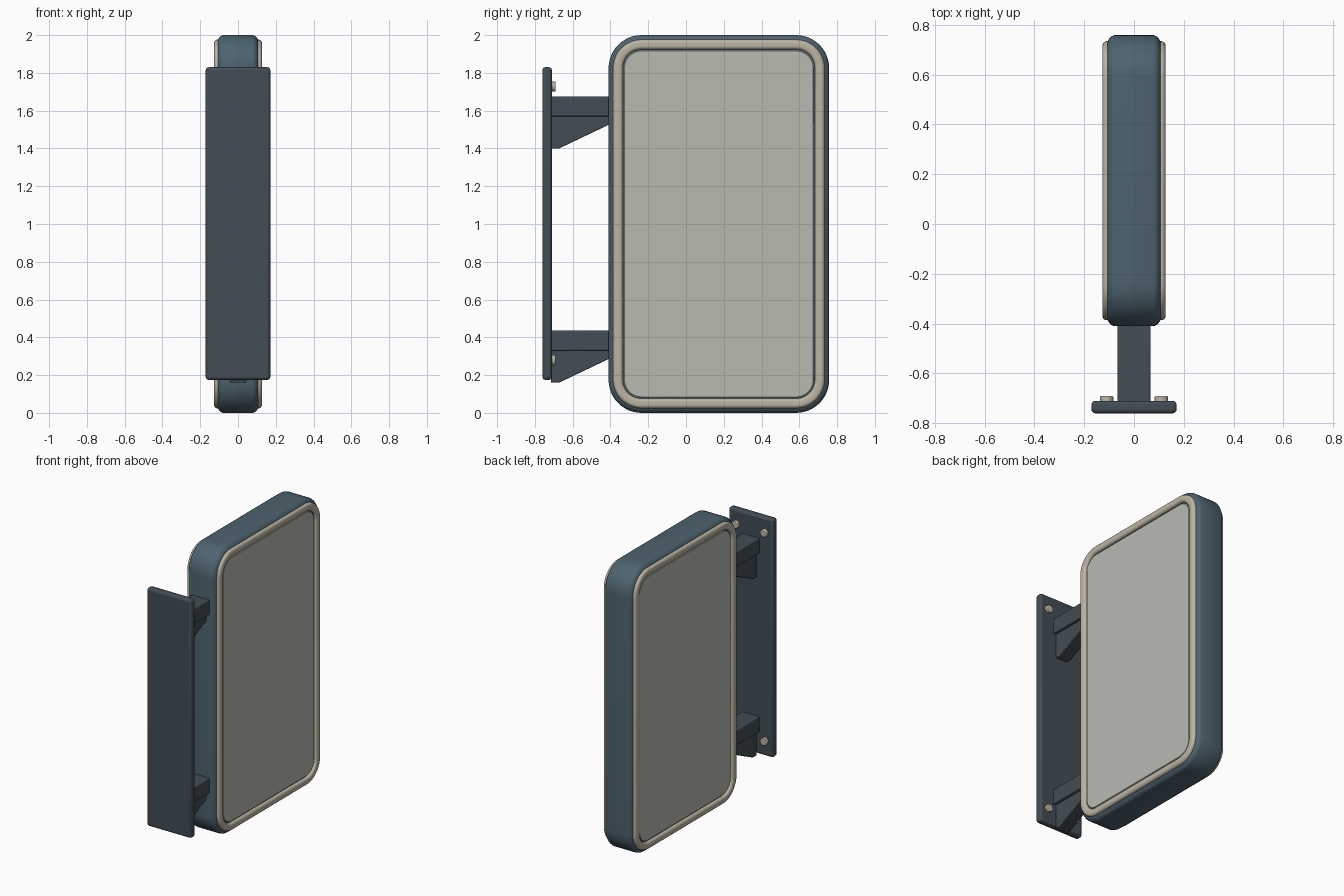
import bpy, bmesh, math

if "Cube" in bpy.data.objects:
    bpy.data.objects.remove(bpy.data.objects["Cube"])

CY, CZ, HY, HZ, R = 0.174, 1.0, 0.584, 1.0, 0.175   # cabinet centre, half sizes, corner radius


def material(name, rgb):
    m = bpy.data.materials.new(name)
    m.diffuse_color = (*rgb, 1)
    m.use_nodes = True
    m.node_tree.nodes["Principled BSDF"].inputs["Base Color"].default_value = m.diffuse_color
    return m


BLUE = material("cabinet_blue", (0.075, 0.125, 0.16))
DARK = material("bracket_dark", (0.055, 0.075, 0.09))
CREAM = material("trim_cream", (0.50, 0.46, 0.37))
FACE = material("face_grey", (0.48, 0.50, 0.44))


def finish(name, bm, mat, bevel=0.0, segs=3):
    bmesh.ops.recalc_face_normals(bm, faces=bm.faces)
    me = bpy.data.meshes.new(name)
    bm.to_mesh(me)
    bm.free()
    ob = bpy.data.objects.new(name, me)
    bpy.context.collection.objects.link(ob)
    me.materials.append(mat)
    if bevel:
        b = ob.modifiers.new("bevel", "BEVEL")
        b.width, b.segments, b.limit_method = bevel, segs, "ANGLE"
    bpy.ops.object.select_all(action="DESELECT")
    ob.select_set(True)
    bpy.context.view_layer.objects.active = ob
    bpy.ops.object.shade_smooth_by_angle(angle=math.radians(35))
    return ob


def outline(inset, n=12):
    """Rounded rectangle in the yz plane, shrunk by inset."""
    r, pts = R - inset, []
    for k, (sy, sz) in enumerate([(1, 1), (-1, 1), (-1, -1), (1, -1)]):
        for i in range(n + 1):
            a = math.pi / 2 * (k + i / n)
            pts.append((CY + sy * (HY - R) + r * math.cos(a),
                        CZ + sz * (HZ - R) + r * math.sin(a)))
    return pts


def loft(name, section, mat, closed):
    """Sweep an (inset, x) section around the outline; cap the ends or close it."""
    bm = bmesh.new()
    rings = [[bm.verts.new((x, y, z)) for y, z in outline(i)] for i, x in section]
    for a, b in zip(rings, rings[1:] + ([rings[0]] if closed else [])):
        for j in range(len(a)):
            k = (j + 1) % len(a)
            bm.faces.new((a[j], a[k], b[k], b[j]))
    if not closed:
        bm.faces.new(rings[0])
        bm.faces.new(rings[-1])
    return finish(name, bm, mat)


def box(name, lo, hi, mat, bevel):
    bm = bmesh.new()
    bmesh.ops.create_cube(bm, size=1)
    for v in bm.verts:
        v.co = [(l + h) / 2 + c * (h - l) for l, h, c in zip(lo, hi, v.co)]
    return finish(name, bm, mat, bevel)


# Cabinet body with softened rims
rim = [(0.027 * (1 - math.sin(a)), 0.08 + 0.027 * (1 - math.cos(a)))
       for a in [math.pi / 2 * i / 4 for i in range(5)]]
rim = [(0.0, 0.08), (0.004, 0.090), (0.014, 0.100), (0.025, 0.107)]
loft("cabinet", [(i, -x) for i, x in reversed(rim)] + rim, BLUE, False)

# Trim frames and display faces on both sides
for side, s in (("right", 1), ("left", -1)):
    w, r, top = (0.024, 0.076), 0.018, 0.127
    arc = [math.pi / 2 * i / 5 for i in range(6)]
    trim = [(w[0], s * 0.095)]
    trim += [(w[0] + r * (1 - math.cos(a)), s * (top - r + r * math.sin(a))) for a in arc]
    trim += [(w[1] - r * (1 - math.cos(a)), s * (top - r + r * math.sin(a))) for a in reversed(arc)]
    trim += [(w[1], s * 0.095)]
    loft(side + "_trim", trim, CREAM, True)
    loft(side + "_face", [(0.082, s * 0.095), (0.082, s * 0.112), (0.085, s * 0.115)], FACE, False)

# Wall plate
box("wall_plate", (-0.171, -0.76, 0.175), (0.171, -0.71, 1.83), DARK, 0.015)

# Arms, gussets and bolts
for level, z in (("upper", 1.57), ("lower", 0.33)):
    box(level + "_arm", (-0.067, -0.72, z), (0.067, -0.39, z + 0.106), DARK, 0.006)
    prof = [(-0.715, z + 0.01), (-0.715, z - 0.17), (-0.672, z - 0.17),
            (-0.395, z - 0.038), (-0.395, z + 0.01)]
    bm = bmesh.new()
    f = bm.faces.new([bm.verts.new((-0.045, y, h)) for y, h in prof])
    ext = bmesh.ops.extrude_face_region(bm, geom=[f])["geom"]
    bmesh.ops.translate(bm, vec=(0.09, 0, 0),
                        verts=[g for g in ext if isinstance(g, bmesh.types.BMVert)])
    finish(level + "_gusset", bm, DARK, 0.004, 2)
    for side, x in (("right", 0.11), ("left", -0.11)):
        bm = bmesh.new()
        bmesh.ops.create_cone(bm, cap_ends=True, segments=20, radius1=0.027,
                              radius2=0.027, depth=0.03)
        for v in bm.verts:
            bz = 1.728 if level == "upper" else 0.279
            v.co = (x + v.co.x, -0.706 + v.co.z, bz + v.co.y)
        finish(f"{level}_{side}_bolt", bm, CREAM, 0.004, 2)
